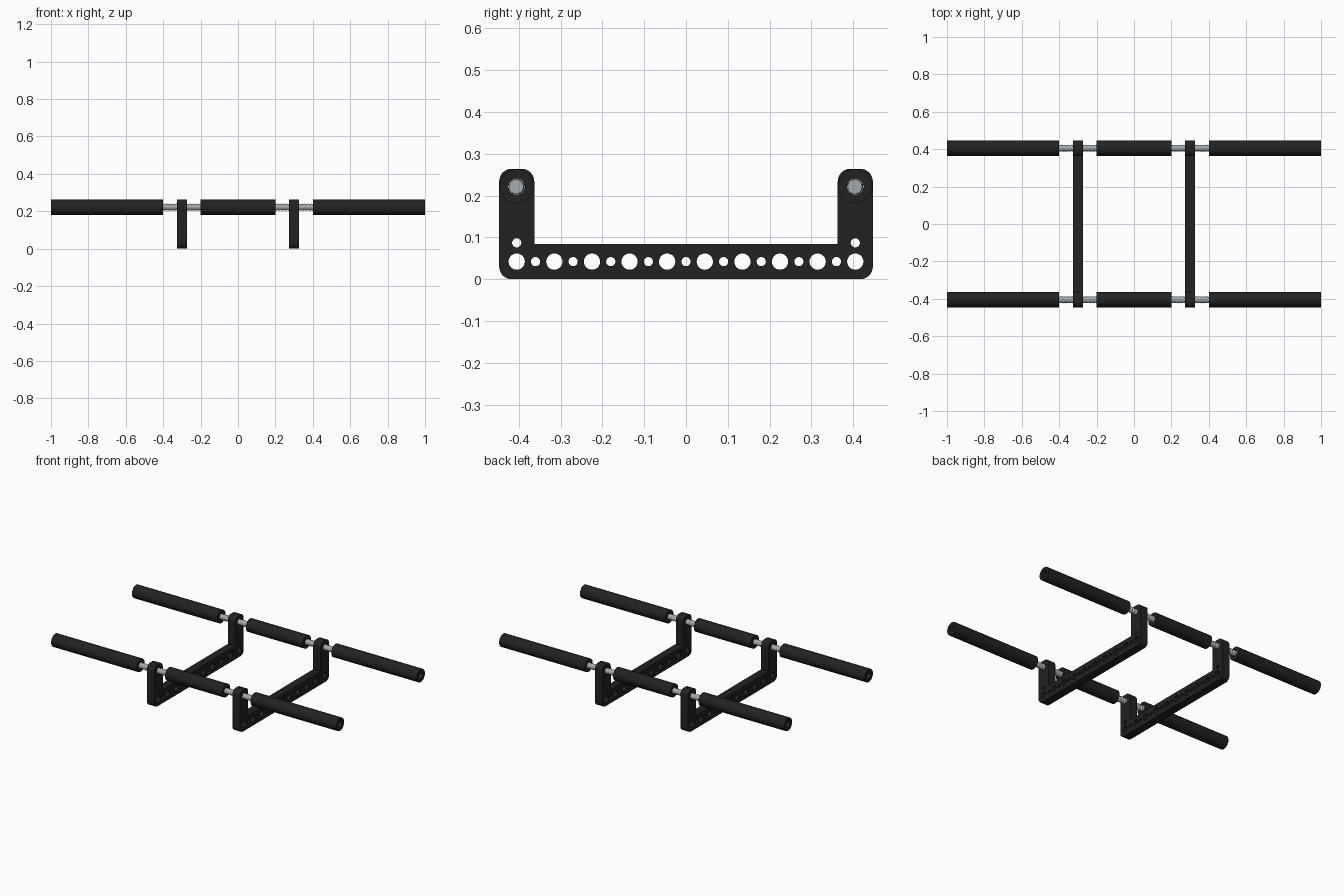
import bpy, bmesh, math

if "Cube" in bpy.data.objects:
    bpy.data.objects.remove(bpy.data.objects["Cube"])

ROD_Y, ROD_Z = 0.405, 0.222


def material(name, rgb):
    m = bpy.data.materials.new(name)
    m.diffuse_color = (*rgb, 1)
    m.use_nodes = True
    m.node_tree.nodes["Principled BSDF"].inputs["Base Color"].default_value = m.diffuse_color
    return m


BLACK = material("matte_black", (0.016, 0.016, 0.016))
STEEL = material("steel_grey", (0.36, 0.40, 0.44))


def add_object(name, bm, mat):
    bmesh.ops.recalc_face_normals(bm, faces=bm.faces)
    me = bpy.data.meshes.new(name)
    bm.to_mesh(me)
    bm.free()
    me.materials.append(mat)
    ob = bpy.data.objects.new(name, me)
    bpy.context.collection.objects.link(ob)
    bpy.ops.object.select_all(action='DESELECT')
    ob.select_set(True)
    bpy.context.view_layer.objects.active = ob
    bpy.ops.object.shade_smooth_by_angle(angle=math.radians(35))
    return ob


def loft(bm, rings, closed=False):
    """Skin a list of equal vertex rings with quads."""
    n = len(rings[0])
    pairs = list(zip(rings, rings[1:]))
    if closed:
        pairs.append((rings[-1], rings[0]))
    for a, b in pairs:
        for i in range(n):
            j = (i + 1) % n
            bm.faces.new((a[i], a[j], b[j], b[i]))


def circle(cy, cz, r, n=32):
    return [(cy + r * math.cos(2 * math.pi * i / n),
             cz + r * math.sin(2 * math.pi * i / n)) for i in range(n)]


def tube(name, x0, x1, y):
    """Hollow tube along x."""
    bm = bmesh.new()
    profile = [(x0, 0.020), (x0, 0.041), (x1, 0.041), (x1, 0.020)]
    rings = [[bm.verts.new((x, py, pz)) for py, pz in circle(y, ROD_Z, r, 40)]
             for x, r in profile]
    loft(bm, rings, closed=True)
    add_object(name, bm, BLACK)


def threaded_stud(name, x0, x1, y, pitch=0.018, n=24):
    """Rod whose radius follows a helical triangle wave."""
    bm = bmesh.new()
    steps = round((x1 - x0) / pitch * 8)
    rings = []
    for s in range(steps + 1):
        x = x0 + (x1 - x0) * s / steps
        ring = []
        for i in range(n):
            phase = (x / pitch - i / n) % 1
            r = 0.0155 + 0.0035 * (1 - abs(2 * phase - 1))
            a = 2 * math.pi * i / n
            ring.append(bm.verts.new((x, y + r * math.cos(a), ROD_Z + r * math.sin(a))))
        rings.append(ring)
    loft(bm, rings)
    bm.faces.new(rings[0])
    bm.faces.new(rings[-1])
    add_object(name, bm, STEEL)


def rounded(points):
    """Round each (y, z, radius) corner of an outline with an arc-like curve."""
    out = []
    for i, (y, z, r) in enumerate(points):
        if r == 0:
            out.append((y, z))
            continue
        py, pz, _ = points[i - 1]
        ny, nz, _ = points[(i + 1) % len(points)]
        lp, ln = math.hypot(py - y, pz - z), math.hypot(ny - y, nz - z)
        u, v = ((py - y) / lp, (pz - z) / lp), ((ny - y) / ln, (nz - z) / ln)
        for k in range(9):
            t = math.pi / 2 * k / 8
            a, b = r * (1 - math.sin(t)), r * (1 - math.cos(t))
            out.append((y + u[0] * a + v[0] * b, z + u[1] * a + v[1] * b))
    return out


def bracket(name, x):
    """U-shaped drilled plate: filled outline with holes, extruded along x."""
    half, inner, top, base = 0.447, 0.363, 0.264, 0.084
    loops = [rounded([(-half, 0, 0.03), (half, 0, 0.03), (half, top, 0.03),
                      (inner, top, 0.03), (inner, base, 0), (-inner, base, 0),
                      (-inner, top, 0.03), (-half, top, 0.03)])]
    # alternating large and small holes along the base
    for i in range(19):
        loops.append(circle(-0.405 + 0.045 * i, 0.042, 0.011 if i % 2 else 0.0195, 28))
    # small hole and rod hole in each arm
    for s in (-1, 1):
        loops.append(circle(s * ROD_Y, 0.087, 0.011, 28))
        loops.append(circle(s * ROD_Y, ROD_Z, 0.0195, 28))
    cu = bpy.data.curves.new(name, 'CURVE')
    cu.dimensions, cu.fill_mode, cu.extrude = '2D', 'BOTH', 0.026
    for pts in loops:
        sp = cu.splines.new('POLY')
        sp.points.add(len(pts) - 1)
        sp.use_cyclic_u = True
        for p, (y, z) in zip(sp.points, pts):
            p.co = (y, z, 0, 1)
    tmp = bpy.data.objects.new(name + "_outline", cu)
    bpy.context.collection.objects.link(tmp)
    bpy.context.view_layer.update()
    me = bpy.data.meshes.new_from_object(
        tmp.evaluated_get(bpy.context.evaluated_depsgraph_get()))
    bpy.data.objects.remove(tmp)
    bm = bmesh.new()
    bm.from_mesh(me)
    bmesh.ops.remove_doubles(bm, verts=bm.verts, dist=1e-5)
    for v in bm.verts:          # outline plane (y, z) stands up, thickness along x
        a, b, c = v.co
        v.co = (x + c, a, b)
    add_object(name, bm, BLACK)


# Two brackets
for side, x in (("left", -0.3), ("right", 0.3)):
    bracket(side + "_bracket", x)

# Tubes and studs on the front and back rails
for rail, y in (("front", -ROD_Y), ("back", ROD_Y)):
    tube(rail + "_left_tube", -1.0, -0.4, y)
    tube(rail + "_middle_tube", -0.2, 0.2, y)
    tube(rail + "_right_tube", 0.4, 1.0, y)
    threaded_stud(rail + "_left_stud", -0.47, -0.13, y)
    threaded_stud(rail + "_right_stud", 0.13, 0.47, y)
